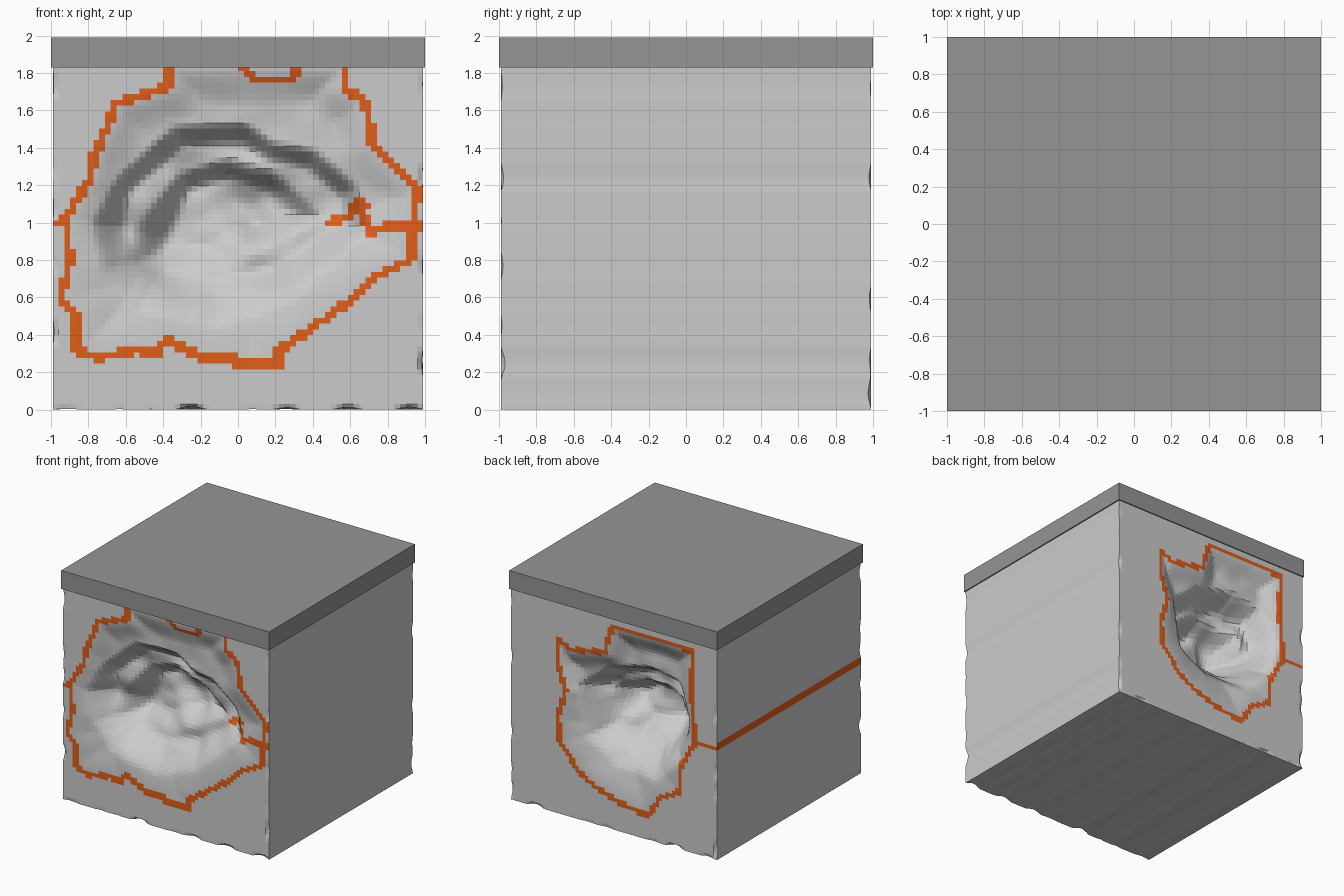
import bpy, bmesh
from mathutils import Vector, noise

if "Cube" in bpy.data.objects:
    bpy.data.objects.remove(bpy.data.objects["Cube"])

NX, NZ = 64, 60
W, H = 0.99, 1.84


def paint(name, rgb):
    m = bpy.data.materials.new(name)
    m.diffuse_color = (*rgb, 1)
    m.use_nodes = True
    m.node_tree.nodes["Principled BSDF"].inputs["Base Color"].default_value = m.diffuse_color
    return m


def segment_distance(p, a, b):
    a, b = Vector(a), Vector(b)
    d = b - a
    t = max(0, min(1, (p - a).dot(d) / d.length_squared))
    return (p - a - d * t).length


def line_distance(p, pts):
    return min(segment_distance(p, a, b) for a, b in zip(pts, pts[1:]))


def depth_inside(p, pts):
    """Distance to a closed outline, zero outside it."""
    inside = False
    loop = list(zip(pts, pts[1:] + pts[:1]))
    for (ax, az), (bx, bz) in loop:
        if (az > p.y) != (bz > p.y) and p.x < ax + (p.y - az) / (bz - az) * (bx - ax):
            inside = not inside
    return min(segment_distance(p, a, b) for a, b in loop) if inside else 0


# front crater: painted outline, then nested rims
front_edge = [(-.37, 1.84), (-.38, 1.72), (-.65, 1.64), (-.77, 1.35), (-.8, 1.22), (-.92, 1.03),
              (-.9, .78), (-.95, .6), (-.87, .5), (-.87, .32), (-.75, .28), (-.55, .32),
              (-.45, .29), (-.38, .37), (-.2, .28), (-.03, .28), (0, .24), (.22, .24),
              (.22, .32), (.4, .44), (.6, .58), (.75, .72), (.92, .8), (.93, .98), (.96, 1.17),
              (.82, 1.32), (.72, 1.42), (.68, 1.65), (.57, 1.72), (.57, 1.84)]
front_rim = [(-.8, 1), (-.64, 1.26), (-.34, 1.53), (.05, 1.54), (.2, 1.44), (.42, 1.4),
             (.65, 1.2), (.72, .95), (.3, .55), (-.1, .42), (-.55, .5), (-.74, .72)]
front_pit = [(-.62, .75), (-.57, .98), (-.32, 1.27), (-.05, 1.36), (.2, 1.28), (.48, 1.03),
             (.2, .86), (-.1, .7), (-.4, .64)]
front_lines = [front_edge, [(.01, 1.84), (.08, 1.77), (.3, 1.77), (.32, 1.84)],
               [(.5, 1), (.6, 1.04), (.65, 1.12), (.68, 1.02), (.7, .94), (.78, .98), (.99, .98)],
               [(.6, 1.07), (.68, 1.08)], [(-.99, .99), (-.92, 1)]]

# back crater
back_edge = [(.54, 1.52), (.42, 1.45), (.09, 1.52), (.02, 1.76), (-.45, 1.77), (-.76, 1.75),
             (-.74, 1.41), (-.78, .96), (-.64, .72), (-.64, .5), (-.45, .4), (-.33, .21),
             (-.08, .24), (.18, .32), (.34, .42), (.52, .63), (.54, .84), (.47, 1.08), (.54, 1.29)]
back_rim = [(.38, 1.15), (.1, 1.38), (-.3, 1.48), (-.6, 1.42), (-.74, 1.1), (-.68, .75),
            (-.4, .5), (0, .5), (.32, .7)]
back_pit = [(.2, 1.1), (-.1, 1.25), (-.5, 1.2), (-.6, .95), (-.45, .7), (-.05, .7), (.15, .85)]
back_lines = [back_edge + back_edge[:1], [(-.99, .97), (-.78, .97)]]


def carve(p, steps):
    """Terraced crater depth, steep at the top and soft at the bottom."""
    total = 0
    for outline, height, width in steps:
        w = width * (1 + 1.3 * max(0, min(1, (1.15 - p.y) / .5)))
        t = min(1, depth_inside(p, outline) / w)
        total += height * t * t * (3 - 2 * t)
    return total * (1 + .22 * noise.noise((p.x * 5, p.y * 5, height)))


def wall(bm, side, steps, lines):
    """Cratered wall grid; side is -1 for front and 1 for back."""
    grid = []
    for i in range(NX + 1):
        column = []
        for k in range(NZ + 1):
            x, z = -W + 2 * W * i / NX, H * k / NZ
            d = carve(Vector((x, z)), steps)
            # chipped corners along the wall border
            if i in (0, NX) or k == 0:
                chip = max(0, noise.noise((x * 6, side * 7, z * 6)))
                d += .04 * chip
                x *= 1 - (.012 * chip if i in (0, NX) else 0)
                z += .03 * chip if k == 0 else 0
            column.append(bm.verts.new((x, side * (W - d), z)))
        grid.append(column)
    for i in range(NX):
        for k in range(NZ):
            q = [grid[i][k], grid[i + 1][k], grid[i + 1][k + 1], grid[i][k + 1]]
            f = bm.faces.new(q if side < 0 else q[::-1])
            c = f.calc_center_median()
            p = Vector((c.x, c.z))
            f.material_index = int(min(line_distance(p, l) for l in lines) < .024)
    return grid


# damaged block
bm = bmesh.new()
front = wall(bm, -1, [(front_edge, .06, .22), (front_rim, .15, .13), (front_pit, .14, .13)], front_lines)
back = wall(bm, 1, [(back_edge, .08, .2), (back_rim, .2, .14), (back_pit, .2, .13)], back_lines)


def border(g):
    return ([g[i][0] for i in range(NX)] + [g[NX][k] for k in range(NZ)]
            + [g[i][NZ] for i in range(NX, 0, -1)] + [g[0][k] for k in range(NZ, 0, -1)])


# side walls join the two borders, with a painted line on the left
a, b = border(front), border(back)
for j in range(len(a)):
    n = (j + 1) % len(a)
    f = bm.faces.new((a[j], b[j], b[n], a[n]))
    c = f.calc_center_median()
    f.material_index = int(c.x < -.95 and abs(c.z - .98) < .024)
bmesh.ops.recalc_face_normals(bm, faces=bm.faces[:])
mesh = bpy.data.meshes.new("damaged_block")
bm.to_mesh(mesh)
bm.free()
mesh.materials.append(paint("block_grey", (.8, .8, .8)))
mesh.materials.append(paint("edge_orange", (.75, .11, .01)))
bpy.context.collection.objects.link(bpy.data.objects.new("damaged_block", mesh))

# cap slab
bpy.ops.mesh.primitive_cube_add(size=2, location=(0, 0, 1.91))
cap = bpy.context.object
cap.name = "cap_slab"
cap.scale = (1, 1, .08)
cap.data.materials.append(paint("cap_grey", (.3, .3, .3)))
